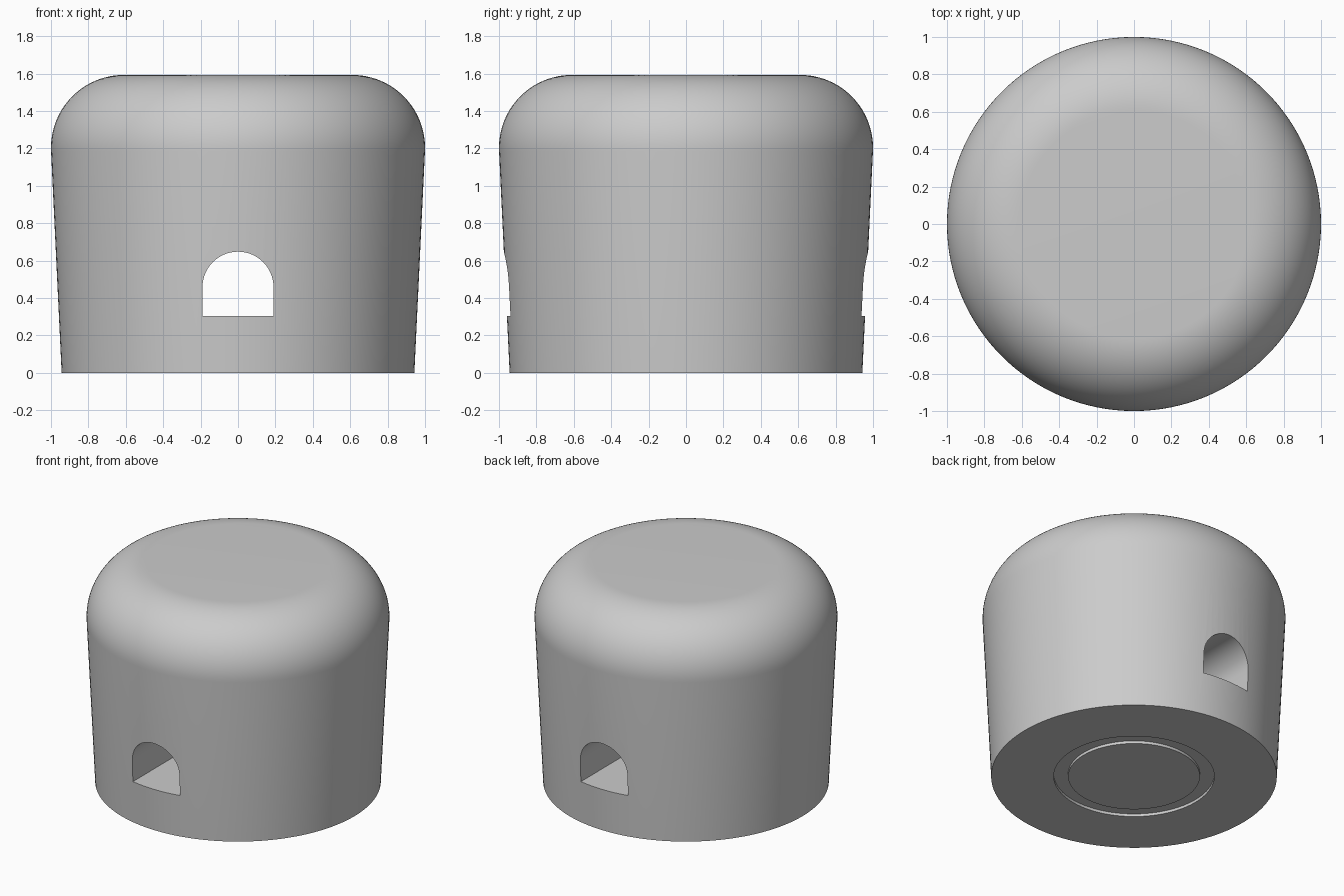
import bpy, bmesh
from math import sin, cos, pi, radians

cube = bpy.data.objects.get("Cube")
if cube:
    bpy.data.objects.remove(cube)

HEIGHT, FILLET, TAPER = 1.593, 0.39, 2.7
SEGMENTS = 128

grey = bpy.data.materials.new("plain_grey")
grey.use_nodes = True
COLOUR = (0.6, 0.6, 0.6, 1)
grey.diffuse_color = COLOUR
grey.node_tree.nodes["Principled BSDF"].inputs["Base Color"].default_value = COLOUR


def add_object(name, bm):
    bmesh.ops.recalc_face_normals(bm, faces=bm.faces)
    mesh = bpy.data.meshes.new(name)
    bm.to_mesh(mesh)
    bm.free()
    mesh.materials.append(grey)
    obj = bpy.data.objects.new(name, mesh)
    bpy.context.collection.objects.link(obj)
    return obj


def lathe(name, profile):
    """Turn a closed-off (radius, height) profile around z, capping both ends."""
    bm = bmesh.new()
    rings = [[bm.verts.new((r * cos(2 * pi * i / SEGMENTS), r * sin(2 * pi * i / SEGMENTS), z))
              for i in range(SEGMENTS)] for r, z in profile]
    for low, high in zip(rings, rings[1:]):
        for i in range(SEGMENTS):
            j = (i + 1) % SEGMENTS
            bm.faces.new((low[i], low[j], high[j], high[i]))
    bm.faces.new(rings[0])
    bm.faces.new(rings[-1])
    return add_object(name, bm)


# Tapered body with a rounded top and a shallow ring groove underneath
groove = [(0.435, 0), (0.435, 0.02), (0.53, 0.02), (0.53, 0)]
shoulder = []
for k in range(25):
    a = radians(-TAPER + (90 + TAPER) * k / 24)
    shoulder.append((1 - FILLET + FILLET * cos(a), HEIGHT - FILLET + FILLET * sin(a)))
body = lathe("body", groove + [(0.943, 0)] + shoulder)

# Arched tunnel running front to back
HALF, FLOOR, SPRING = 0.19, 0.305, 0.458
arch = [(-HALF, FLOOR), (HALF, FLOOR)]
arch += [(HALF * cos(pi * k / 32), SPRING + HALF * sin(pi * k / 32)) for k in range(33)]
bm = bmesh.new()
face = bm.faces.new([bm.verts.new((x, -1.2, z)) for x, z in arch])
ext = bmesh.ops.extrude_face_region(bm, geom=[face])
bmesh.ops.translate(bm, vec=(0, 2.4, 0),
                    verts=[v for v in ext["geom"] if isinstance(v, bmesh.types.BMVert)])
cutter = add_object("tunnel_cutter", bm)
cutter.hide_render = True

cut = body.modifiers.new("tunnel", "BOOLEAN")
cut.operation = "DIFFERENCE"
cut.solver = "EXACT"
cut.object = cutter

# Bake the cut, drop the cutter and smooth the curved surfaces
bpy.ops.object.select_all(action="DESELECT")
body.select_set(True)
bpy.context.view_layer.objects.active = body
bpy.ops.object.modifier_apply(modifier=cut.name)
bpy.data.objects.remove(cutter)
bpy.ops.object.shade_smooth_by_angle(angle=radians(30))
